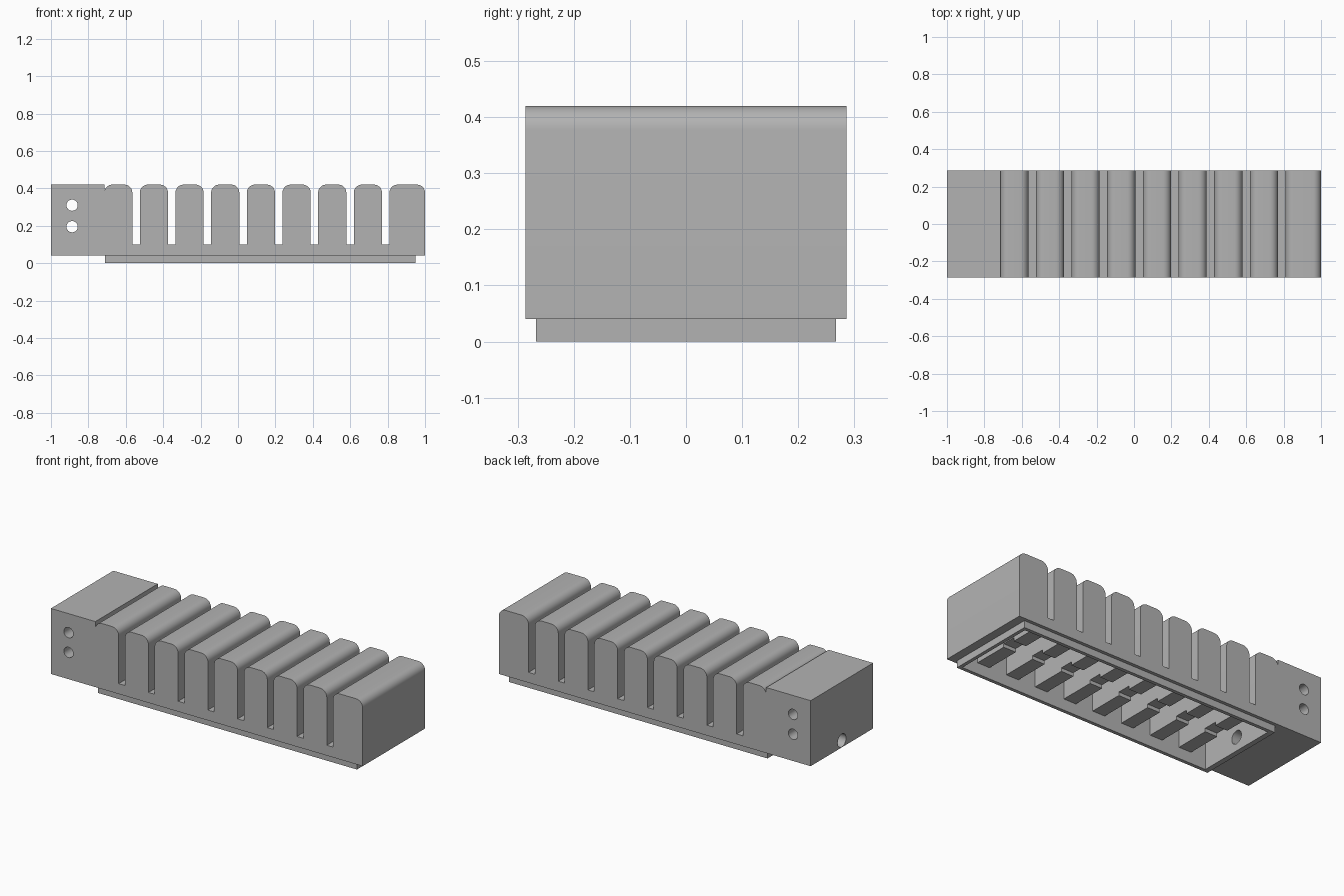
import bpy, bmesh, math
from mathutils import Matrix

cube = bpy.data.objects.get("Cube")
if cube:
    bpy.data.objects.remove(cube)

gray = bpy.data.materials.new("light gray")
gray.use_nodes = True
color = (0.45, 0.45, 0.45, 1)
gray.diffuse_color = color
gray.node_tree.nodes["Principled BSDF"].inputs["Base Color"].default_value = color

SLOTS, PITCH, FIRST, WIDTH = 8, 0.1907, -0.565, 0.04


def make_object(name, bm):
    bmesh.ops.recalc_face_normals(bm, faces=bm.faces)
    mesh = bpy.data.meshes.new(name)
    bm.to_mesh(mesh)
    bm.free()
    mesh.materials.append(gray)
    obj = bpy.data.objects.new(name, mesh)
    bpy.context.collection.objects.link(obj)
    return obj


def box(name, x0, x1, half_y, z0, z1):
    bm = bmesh.new()
    size = Matrix.Diagonal((x1 - x0, 2 * half_y, z1 - z0, 1))
    bmesh.ops.create_cube(bm, size=1, matrix=Matrix.Translation(((x0 + x1) / 2, 0, (z0 + z1) / 2)) @ size)
    return make_object(name, bm)


def cylinder(name, radius, depth, center, axis):
    bm = bmesh.new()
    turn = Matrix.Rotation(math.pi / 2, 4, axis)
    bmesh.ops.create_cone(bm, cap_ends=True, segments=32, radius1=radius, radius2=radius,
                          depth=depth, matrix=Matrix.Translation(center) @ turn)
    return make_object(name, bm)


def extrude(name, outline, half_y):
    bm = bmesh.new()
    face = bm.faces.new([bm.verts.new((x, -half_y, z)) for x, z in outline])
    out = bmesh.ops.extrude_face_region(bm, geom=[face])
    moved = [v for v in out["geom"] if isinstance(v, bmesh.types.BMVert)]
    bmesh.ops.translate(bm, verts=moved, vec=(0, 2 * half_y, 0))
    return make_object(name, bm)


def fin_outline(x0, x1, wall, floor, top, radius, steps=8):
    """Rounded fin tops from x0 to x1, with slots widened by wall."""
    points = []
    left = x0
    for i in range(SLOTS + 1):
        slot = FIRST + i * PITCH
        right = slot - wall if i < SLOTS else x1
        if i:
            points.append((left, floor))
        for cx, start in ((left + radius, math.pi), (right - radius, math.pi / 2)):
            for k in range(steps + 1):
                a = start - k * math.pi / 2 / steps
                points.append((cx + radius * math.cos(a), top - radius + radius * math.sin(a)))
        if i < SLOTS:
            points.append((right, floor))
        left = slot + WIDTH + wall
    return points


def cut(obj, cutters):
    bpy.context.view_layer.objects.active = obj
    for cutter in cutters:
        mod = obj.modifiers.new("cut", 'BOOLEAN')
        mod.operation, mod.solver, mod.object = 'DIFFERENCE', 'EXACT', cutter
        bpy.ops.object.modifier_apply(modifier=mod.name)


# Finned body with a solid end block
body = extrude("finned_body",
               [(-1, 0.04), (-1, 0.42), (-0.715, 0.42)]
               + fin_outline(-0.715, 1, 0, 0.1, 0.42, 0.043) + [(1, 0.04)], 0.286)
# Raised rim underneath
rim = box("bottom_rim", -0.71, 0.95, 0.267, 0, 0.04)

# Hollow underside, cable channel, end hole and side holes
cavity = extrude("cavity_cutter",
                 [(-0.68, -0.02)] + fin_outline(-0.68, 0.93, 0.02, 0.065, 0.4, 0.03)
                 + [(0.93, -0.02)], 0.247)
channel = box("channel_cutter", -0.68, 0.93, 0.04, 0.02, 0.085)
end_hole = cylinder("end_hole_cutter", 0.038, 0.5, (-0.88, 0, 0.08), 'Y')
side_holes = [cylinder("side_hole_cutter", 0.03, 1, (-0.887, 0, z), 'X') for z in (0.195, 0.31)]

cut(body, [cavity, channel, end_hole] + side_holes)
cut(rim, [cavity])
for cutter in [cavity, channel, end_hole] + side_holes:
    bpy.data.objects.remove(cutter)

# Smooth fin tops and holes, crisp edges elsewhere
for obj in (body, rim):
    bpy.ops.object.select_all(action='DESELECT')
    obj.select_set(True)
    bpy.context.view_layer.objects.active = obj
    bpy.ops.object.shade_smooth_by_angle(angle=math.radians(30))
